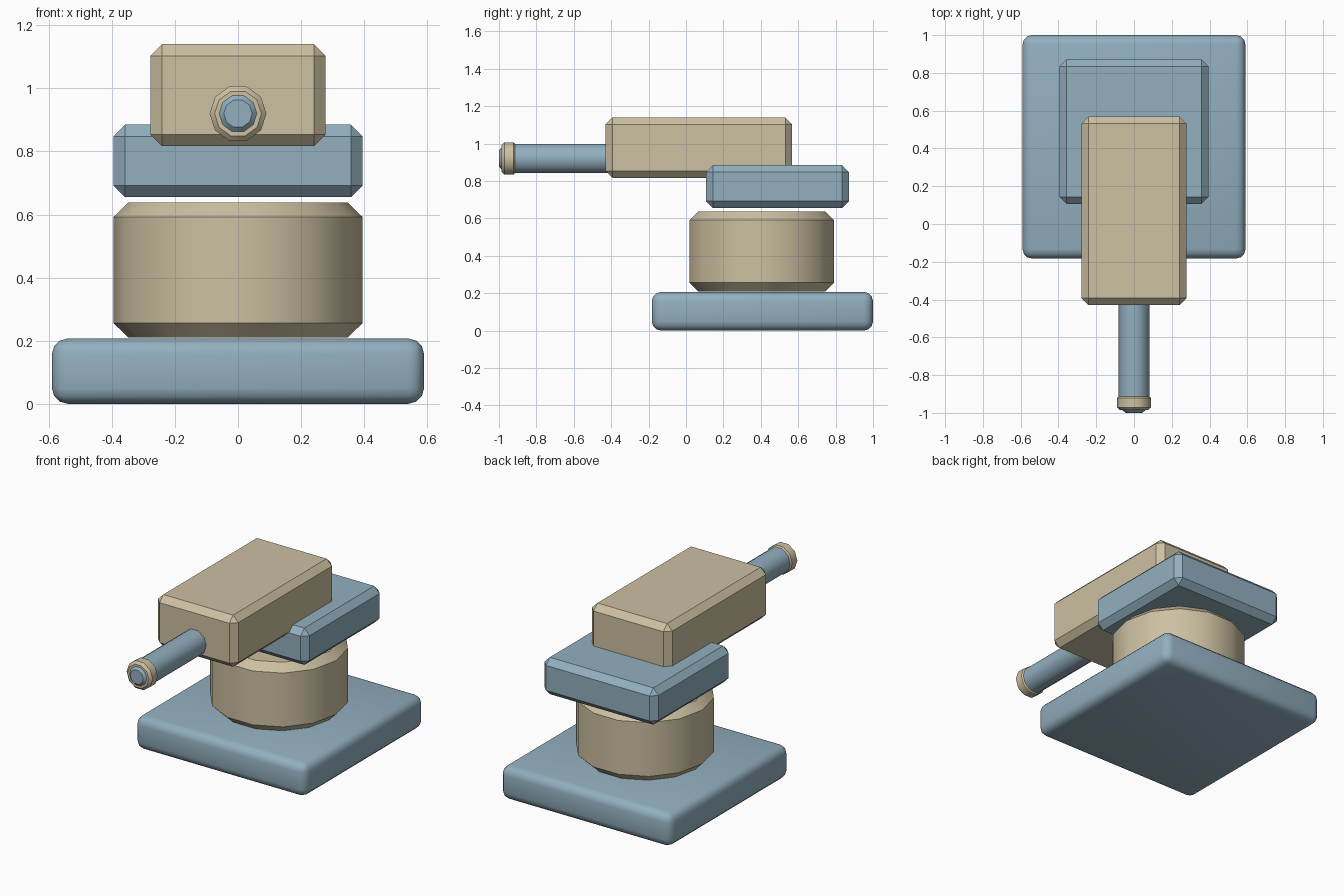
import bpy, math

if "Cube" in bpy.data.objects:
    bpy.data.objects.remove(bpy.data.objects["Cube"])


def material(name, rgb):
    m = bpy.data.materials.new(name)
    m.diffuse_color = (*rgb, 1)
    m.use_nodes = True
    m.node_tree.nodes["Principled BSDF"].inputs["Base Color"].default_value = m.diffuse_color
    return m


blue = material("dusty blue", (0.29, 0.43, 0.52))
tan = material("sand tan", (0.61, 0.53, 0.36))


def finish(ob, name, mat, bevel, segments, smooth):
    """Name, colour, chamfer and shade the active part."""
    ob.name = name
    ob.data.materials.append(mat)
    bpy.ops.object.transform_apply(location=False, rotation=True, scale=True)
    mod = ob.modifiers.new("edge", 'BEVEL')
    mod.width = bevel
    mod.segments = segments
    mod.limit_method = 'ANGLE'
    mod.angle_limit = math.radians(60)
    bpy.ops.object.modifier_apply(modifier=mod.name)
    if smooth:
        bpy.ops.object.shade_smooth_by_angle(angle=math.radians(40))
    return ob


def box(name, mat, x, y0, y1, z0, z1, bevel, segments=1, smooth=False):
    bpy.ops.mesh.primitive_cube_add(size=1, location=(0, (y0 + y1) / 2, (z0 + z1) / 2))
    ob = bpy.context.object
    ob.scale = (2 * x, y1 - y0, z1 - z0)
    return finish(ob, name, mat, bevel, segments, smooth)


def cylinder(name, mat, sides, radius, length, center, bevel, lying=False):
    bpy.ops.mesh.primitive_cylinder_add(vertices=sides, radius=radius, depth=length, location=center)
    ob = bpy.context.object
    # turn so that two corners lie on the x axis
    ob.rotation_euler = (0, 0, math.pi / 2)
    bpy.ops.object.transform_apply(location=False, rotation=True, scale=False)
    if lying:
        ob.rotation_euler = (math.pi / 2, 0, 0)
    return finish(ob, name, mat, bevel, 1, True)


# base plate with rounded edges and the drum standing on it
box("base_plate", blue, 0.59, -0.183, 1.0, 0.003, 0.21, 0.05, 3, True)
cylinder("drum", tan, 14, 0.395, 0.428, (0, 0.405, 0.424), 0.046)

# stacked turret blocks
box("swivel_block", blue, 0.395, 0.107, 0.871, 0.655, 0.885, 0.037)
box("upper_housing", tan, 0.278, -0.43, 0.568, 0.817, 1.14, 0.037)

# barrel with a collar near its tip
cylinder("barrel", blue, 10, 0.082, 0.75, (0, -0.625, 0.92), 0.035, True)
cylinder("muzzle_collar", tan, 10, 0.09, 0.08, (0, -0.946, 0.92), 0.015, True)

bpy.data.objects["base_plate"].location.z -= 0.003
